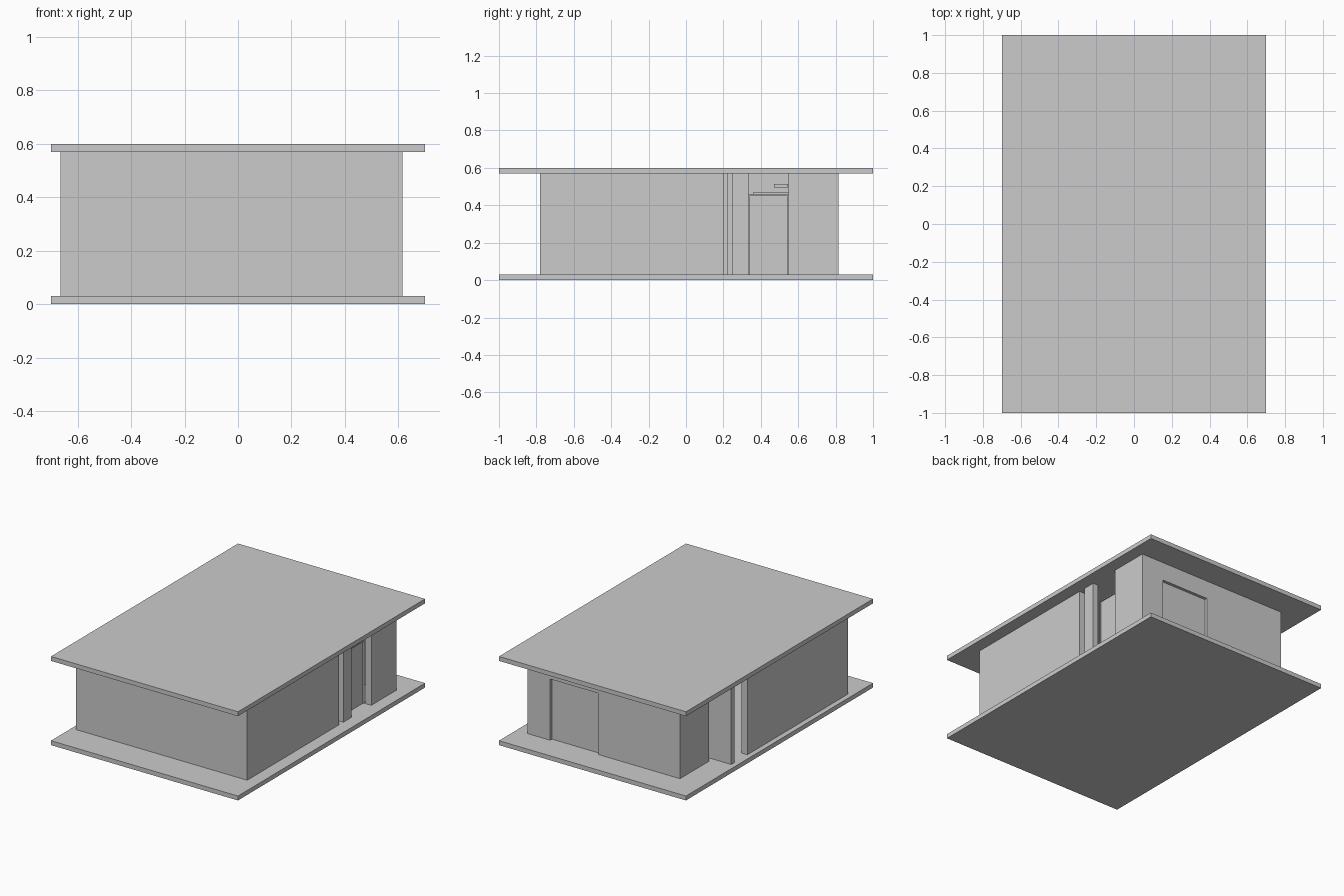
import bpy

if "Cube" in bpy.data.objects:
    bpy.data.objects.remove(bpy.data.objects["Cube"])


def box(name, x, y, z):
    """Axis-aligned box from (min, max) ranges."""
    bpy.ops.mesh.primitive_cube_add(
        size=1, location=[(r[0] + r[1]) / 2 for r in (x, y, z)])
    ob = bpy.context.object
    ob.name = name
    ob.scale = [r[1] - r[0] for r in (x, y, z)]
    bpy.ops.object.transform_apply(location=False, rotation=False, scale=True)
    return ob


T = 0.045                                   # wall thickness
LEFT, RIGHT, FRONT, BACK = -0.665, 0.615, -0.78, 0.815
INNER_LEFT = -0.526                         # recessed left wall at the back
FLOOR, CEIL = 0.03, 0.57
H = (FLOOR, CEIL)

# floor and roof slabs
for name, z0 in (("floor_slab", 0), ("roof_slab", CEIL)):
    box(name, (-0.7, 0.7), (-1, 1), (z0, z0 + 0.03))

# front and side walls
box("front_wall", (LEFT, RIGHT), (FRONT, FRONT + T), H)
box("left_wall", (LEFT, LEFT + T), (FRONT + T, 0.294), H)
box("right_wall", (RIGHT - T, RIGHT), (FRONT + T, 0.2), H)
box("right_post", (RIGHT - 0.04, RIGHT), (0.247, 0.333), H)
box("right_back_wall", (RIGHT - T, RIGHT), (0.547, BACK - T), H)
box("left_back_wall", (INNER_LEFT, INNER_LEFT + T), (0.503, BACK - T), H)
box("left_entry_fin", (LEFT, -0.45), (0.43, 0.466), H)

# back wall around its wide doorway, with a recessed panel
D0, D1, DTOP = 0.084, 0.446, 0.444
box("back_wall_left", (INNER_LEFT, D0), (BACK - T, BACK), H)
box("back_wall_right", (D1, RIGHT), (BACK - T, BACK), H)
box("back_wall_lintel", (D0, D1), (BACK - T, BACK), (DTOP, CEIL))
box("back_door_panel", (D0, D1), (BACK - T, BACK - 0.02), (FLOOR, DTOP))

# right side door with thin frame
for name, y in (("door_jamb_front", (0.333, 0.341)), ("door_jamb_back", (0.539, 0.547))):
    box(name, (0.535, 0.565), y, (FLOOR, 0.46))
box("door_head", (0.535, 0.565), (0.341, 0.539), (0.452, 0.46))
box("door_leaf", (0.54, 0.556), (0.341, 0.539), (FLOOR, 0.452))

# inner partition behind the entries, with a rail and a small plate
box("partition", (-0.45, -0.41), (0.22, 0.58), H)
box("partition_rail", (-0.41, -0.395), (0.36, 0.547), (0.455, 0.472))
box("wall_plate", (-0.41, -0.395), (0.47, 0.545), (0.495, 0.515))
